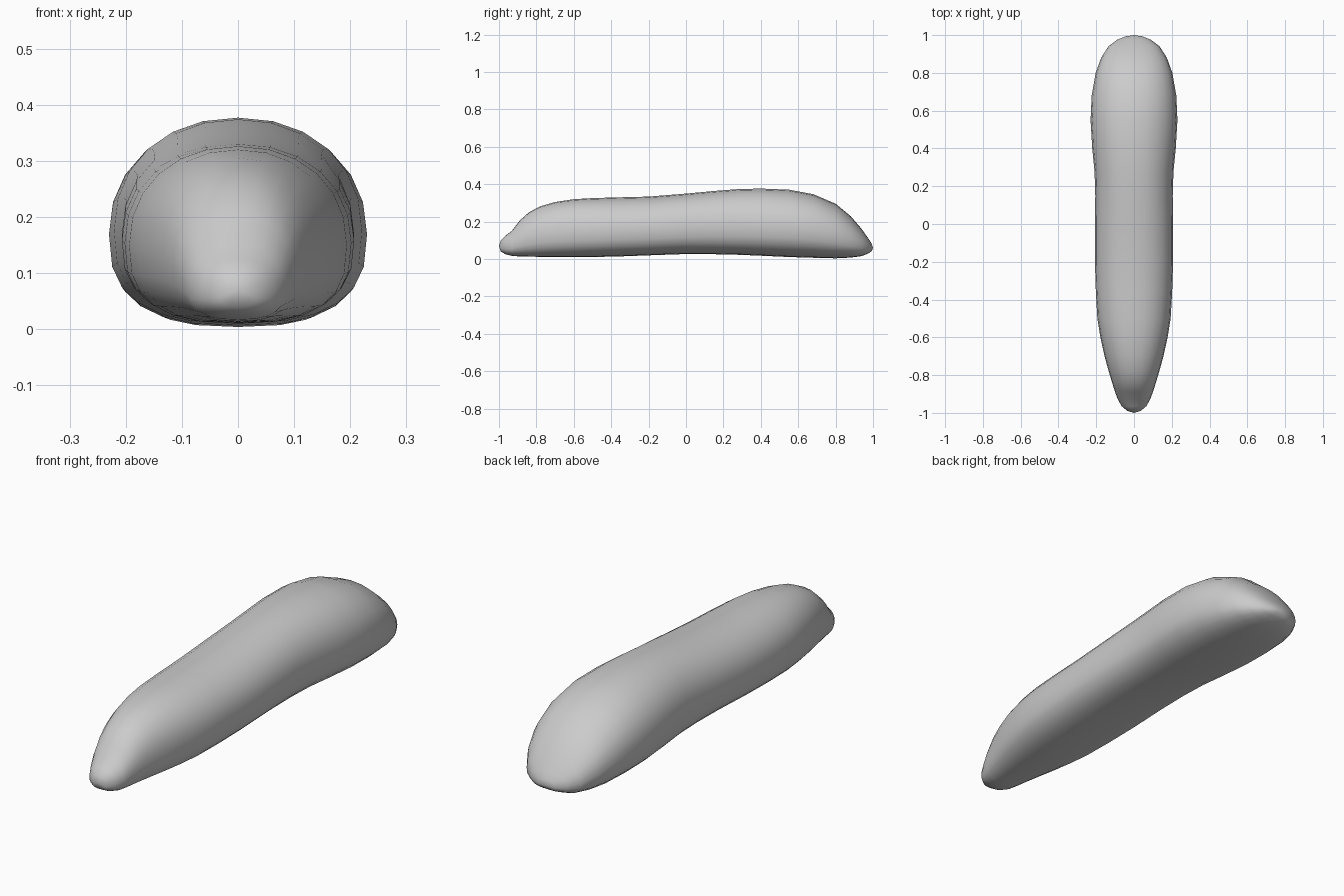
import bpy, bmesh, math

if "Cube" in bpy.data.objects:
    bpy.data.objects.remove(bpy.data.objects["Cube"], do_unlink=True)

# Single plain grey
grey = bpy.data.materials.new("plain grey")
grey.use_nodes = True
COLOUR = (0.6, 0.6, 0.6, 1)
grey.diffuse_color = COLOUR
grey.node_tree.nodes["Principled BSDF"].inputs["Base Color"].default_value = COLOUR

# Cross-sections along the body: y, half width, bottom z, top z
SECTIONS = [
    (-0.99, 0.035, 0.04, 0.10), (-0.965, 0.065, 0.026, 0.125),
    (-0.93, 0.085, 0.017, 0.152), (-0.89, 0.100, 0.014, 0.205),
    (-0.84, 0.116, 0.013, 0.25), (-0.78, 0.134, 0.012, 0.282),
    (-0.70, 0.156, 0.011, 0.305), (-0.60, 0.178, 0.010, 0.320),
    (-0.50, 0.194, 0.011, 0.326), (-0.36, 0.202, 0.014, 0.330),
    (-0.20, 0.207, 0.020, 0.334), (0.0, 0.207, 0.027, 0.350),
    (0.15, 0.205, 0.026, 0.364), (0.28, 0.209, 0.023, 0.374),
    (0.40, 0.221, 0.018, 0.377), (0.55, 0.230, 0.011, 0.371),
    (0.68, 0.224, 0.007, 0.347), (0.80, 0.203, 0.004, 0.296),
    (0.88, 0.174, 0.008, 0.230), (0.94, 0.136, 0.016, 0.160),
    (0.975, 0.090, 0.030, 0.110), (0.993, 0.045, 0.042, 0.082),
]
SIDES = 24


def section_point(angle, half_width, bottom, top):
    """Round on the upper half, squarer and flatter on the lower half."""
    c, s = math.cos(angle), math.sin(angle)
    mid = bottom + 0.44 * (top - bottom)
    power = 2 / 2.15 if s >= 0 else 2 / 2.7
    x = half_width * math.copysign(abs(c) ** power, c)
    z = mid + ((top - mid) if s >= 0 else (mid - bottom)) * math.copysign(abs(s) ** power, s)
    return x, z


# Lofted body
bm = bmesh.new()
rings = []
for y, half_width, bottom, top in SECTIONS:
    ring = []
    for i in range(SIDES):
        x, z = section_point(2 * math.pi * i / SIDES, half_width, bottom, top)
        ring.append(bm.verts.new((x, y, z)))
    rings.append(ring)
for a, b in zip(rings, rings[1:]):
    for i in range(SIDES):
        j = (i + 1) % SIDES
        bm.faces.new((a[i], a[j], b[j], b[i]))

# Rounded ends closed to a point
for ring, tip in ((rings[0], (0, -1, 0.07)), (rings[-1], (0, 1, 0.06))):
    pole = bm.verts.new(tip)
    for i in range(SIDES):
        bm.faces.new((ring[i], ring[(i + 1) % SIDES], pole))

for face in bm.faces:
    face.smooth = True
bmesh.ops.recalc_face_normals(bm, faces=bm.faces)
mesh = bpy.data.meshes.new("body")
bm.to_mesh(mesh)
bm.free()
mesh.materials.append(grey)
body = bpy.data.objects.new("body", mesh)
bpy.context.collection.objects.link(body)
